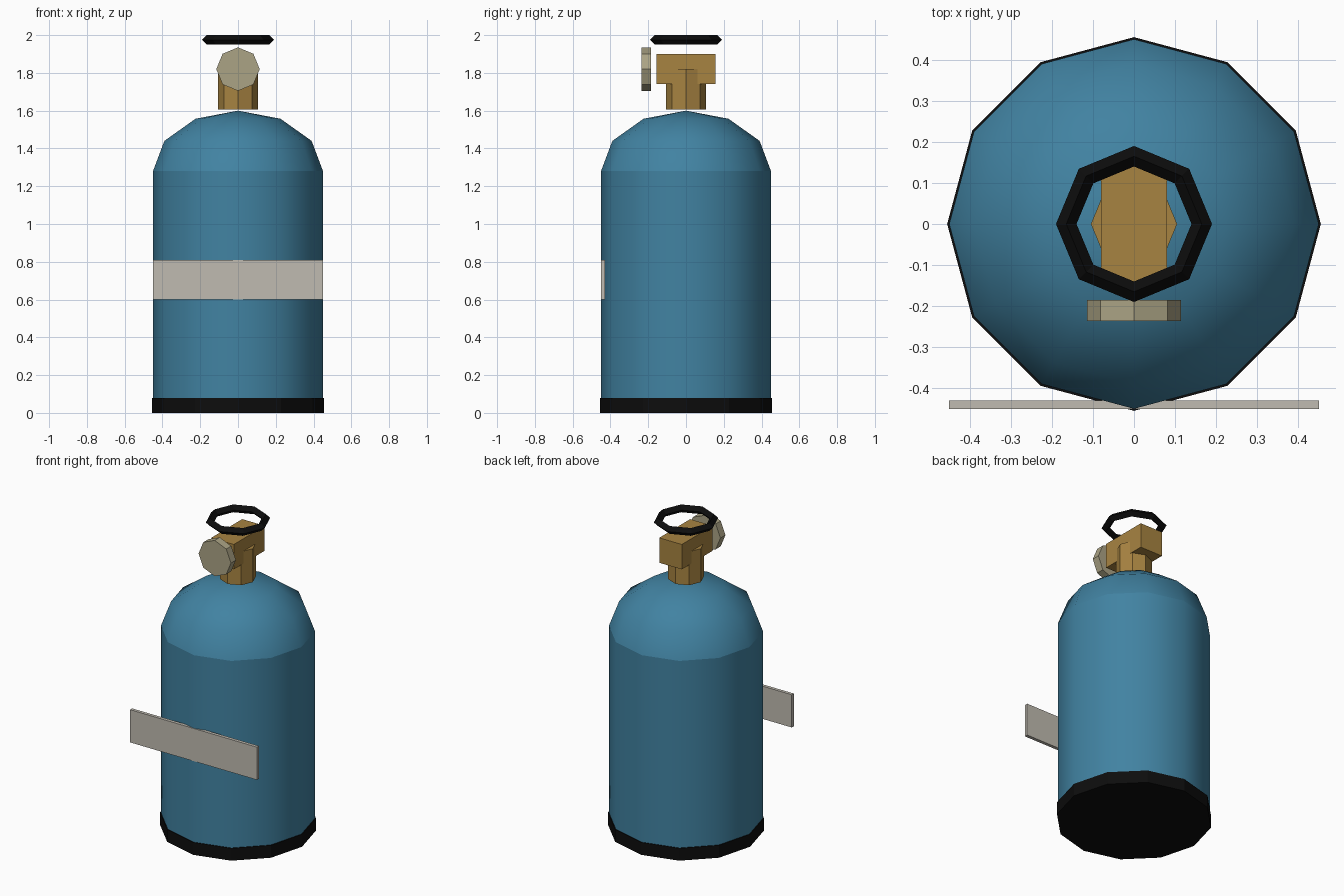
import bpy, bmesh, math
from mathutils import Matrix

if "Cube" in bpy.data.objects:
    bpy.data.objects.remove(bpy.data.objects["Cube"])


def material(name, rgb):
    m = bpy.data.materials.new(name)
    m.diffuse_color = (*rgb, 1)
    m.use_nodes = True
    m.node_tree.nodes["Principled BSDF"].inputs["Base Color"].default_value = m.diffuse_color
    return m


BLUE = material("tank_blue", (0.053, 0.225, 0.36))
BLACK = material("rubber_black", (0.004, 0.004, 0.004))
BRASS = material("brass", (0.39, 0.23, 0.053))
GREY = material("label_grey", (0.53, 0.50, 0.44))
STEEL = material("knob_steel", (0.41, 0.37, 0.235))


def finish(name, bm, mat, smooth=False):
    bmesh.ops.recalc_face_normals(bm, faces=bm.faces)
    me = bpy.data.meshes.new(name)
    bm.to_mesh(me)
    bm.free()
    me.materials.append(mat)
    for p in me.polygons:
        p.use_smooth = smooth
    ob = bpy.data.objects.new(name, me)
    bpy.context.collection.objects.link(ob)
    return ob


def lathe(name, profile, sides, mat, smooth=False, closed=False, matrix=None):
    """Spin an (r, z) profile about z; first vertex of each ring lies on +x."""
    bm = bmesh.new()
    vs = [bm.verts.new((r, 0, z)) for r, z in profile]
    pairs = list(zip(vs, vs[1:])) + ([(vs[-1], vs[0])] if closed else [])
    edges = [bm.edges.new(p) for p in pairs]
    bmesh.ops.spin(bm, geom=vs + edges, cent=(0, 0, 0), axis=(0, 0, 1),
                   angle=math.tau, steps=sides, use_merge=True)
    bmesh.ops.remove_doubles(bm, verts=bm.verts, dist=1e-4)
    if matrix:
        bm.transform(matrix)
    return finish(name, bm, mat, smooth)


def disc(name, r, z0, z1, sides, mat, matrix=None):
    return lathe(name, [(0, z0), (r, z0), (r, z1), (0, z1)], sides, mat, matrix=matrix)


def box(name, lo, hi, mat):
    bm = bmesh.new()
    size = [b - a for a, b in zip(lo, hi)]
    mid = [(a + b) / 2 for a, b in zip(lo, hi)]
    bmesh.ops.create_cube(bm, size=1, matrix=Matrix.Translation(mid) @ Matrix.Diagonal((*size, 1)))
    return finish(name, bm, mat)


# Tank: straight wall, domed shoulder and black foot
lathe("tank_wall", [(0.45, 0.04), (0.45, 1.28)], 12, BLUE, smooth=True)
dome = [(0.45 * math.cos(a), 1.28 + 0.32 * math.sin(a))
        for a in (math.radians(d) for d in (0, 30, 60, 90))]
lathe("tank_dome", dome, 12, BLUE, smooth=True)
disc("base_ring", 0.455, 0, 0.08, 12, BLACK)

# Flat label strip on the front
box("label_strip", (-0.45, -0.451, 0.60), (0.45, -0.43, 0.81), GREY)

# Valve: neck, cross block, pressure gauge facing the front
disc("valve_neck", 0.105, 1.605, 1.82, 8, BRASS)
box("valve_block", (-0.08, -0.157, 1.74), (0.08, 0.157, 1.90), BRASS)
disc("gauge", 0.115, 0.185, 0.236, 8, STEEL,
     matrix=Matrix.Translation((0, 0, 1.82)) @ Matrix.Rotation(math.pi / 2, 4, 'X'))

# Hand wheel: eight-sided ring with a diamond section
lathe("hand_wheel", [(0.19, 1.975), (0.165, 2.0), (0.14, 1.975), (0.165, 1.95)],
      8, BLACK, closed=True)
